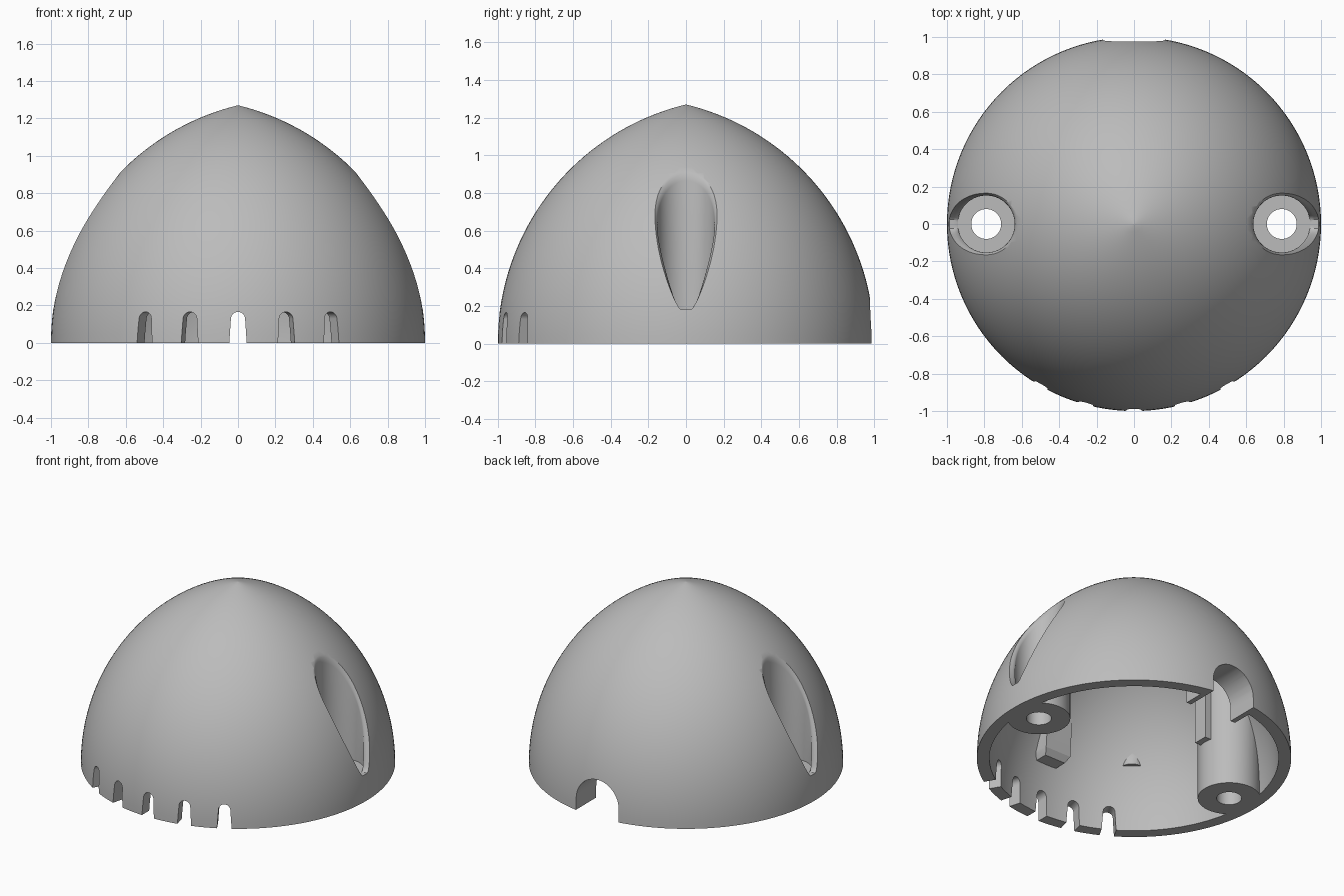
import bpy, bmesh, math
from mathutils import Matrix

if "Cube" in bpy.data.objects:
    bpy.data.objects.remove(bpy.data.objects["Cube"])

OFFSET = 0.306          # the ogive arc is centred this far past the axis
RADIUS = 1 + OFFSET
WALL = 0.08
BOSS_X, FLOOR = 0.79, 0.17

grey = bpy.data.materials.new("plain grey")
grey.use_nodes = True
grey.diffuse_color = (0.5, 0.5, 0.5, 1)
grey.node_tree.nodes["Principled BSDF"].inputs["Base Color"].default_value = (0.5, 0.5, 0.5, 1)


def stack(name, rings):
    """Closed solid skinned through rings of equal point count."""
    bm = bmesh.new()
    loops = [[bm.verts.new(p) for p in ring] for ring in rings]
    for a, b in zip(loops, loops[1:]):
        n = len(a)
        for i in range(n):
            j = (i + 1) % n
            bm.faces.new((a[i], a[j], b[j], b[i]))
    bm.faces.new(loops[0])
    bm.faces.new(loops[-1])
    bmesh.ops.remove_doubles(bm, verts=bm.verts, dist=1e-5)
    bmesh.ops.recalc_face_normals(bm, faces=bm.faces)
    mesh = bpy.data.meshes.new(name)
    bm.to_mesh(mesh)
    bm.free()
    obj = bpy.data.objects.new(name, mesh)
    bpy.context.collection.objects.link(obj)
    mesh.materials.append(grey)
    return obj


def circle(r, z, x=0, y=0, n=64):
    return [(x + r * math.cos(t), y + r * math.sin(t), z)
            for t in (math.tau * i / n for i in range(n))]


def ogive(name, radius, base):
    """Pointed dome; base is where its straight foot ends."""
    top = math.acos(OFFSET / radius)
    arc = [top * i / 40 for i in range(41)]
    rings = [circle(radius - OFFSET, base, n=128)] if base < 0 else []
    for t in arc:
        r = max(radius * math.cos(t) - OFFSET, 0.0005)
        rings.append(circle(r, radius * math.sin(t), n=128))
    return stack(name, rings)


def cylinder(name, r, z0, z1, x=0, y=0):
    return stack(name, [circle(r, z0, x, y), circle(r, z1, x, y)])


def arch(name, foot, half, height, y0, y1, angle=0):
    """Round-topped prism along y, turned about the z axis."""
    outline = [(foot, -0.05)]
    for i in range(25):
        t = math.pi * i / 24
        outline.append((half * math.cos(t), height - half + half * math.sin(t)))
    outline.append((-foot, -0.05))
    obj = stack(name, [[(x, y, z) for x, z in outline] for y in (y0, y1)])
    obj.data.transform(Matrix.Rotation(angle, 4, "Z"))
    return obj


def surface(x, y):
    return math.sqrt(max(RADIUS ** 2 - (math.hypot(x, y) + OFFSET) ** 2, 0))


def pocket(side):
    """Screw recess with a softly flared lip where it meets the dome."""
    n, r0 = 96, 0.152
    rings = [[] for _ in range(7)]
    for i in range(n):
        t = math.tau * i / n
        c, s = math.cos(t), math.sin(t)
        lip = 0.165 + 0.035 * max(c, 0) ** 2
        top = max(surface(BOSS_X + lip * c, lip * s), FLOOR + 0.01)
        low = max(top - 0.05, FLOOR + 0.004)
        levels = [(r0, FLOOR), (r0, low)]
        for k in (0.35, 0.7, 1):
            levels.append((r0 + (lip - r0) * k * k, low + (top - low) * k))
        levels += [(lip + 0.012, top + 0.012), (lip + 0.012, 1.4)]
        for ring, (r, z) in zip(rings, levels):
            ring.append((side * (BOSS_X + r * c), r * s, z))
    return stack("pocket_cutter", rings)


def cut(target, cutter):
    mod = target.modifiers.new("cut", "BOOLEAN")
    mod.operation, mod.solver, mod.object = "DIFFERENCE", "EXACT", cutter
    graph = bpy.context.evaluated_depsgraph_get()
    mesh = bpy.data.meshes.new_from_object(target.evaluated_get(graph))
    target.modifiers.clear()
    target.data = mesh
    bpy.data.objects.remove(cutter)


shell = ogive("dome_shell", RADIUS, 0)
cavity = ogive("cavity_cutter", RADIUS - WALL, -0.1)

# Solid features left standing inside the cavity
for side in (-1, 1):
    cut(cavity, cylinder("screw_boss", 0.2, -0.2, 1.3, side * BOSS_X))
    # short shelf bump on the front wall, tapering into the dome
    a, b = side * 0.56, -0.69
    cut(cavity, stack("wall_bump", [circle(0.075, 0.43, a, b, 32),
                                    circle(0.07, 0.56, a, b, 32),
                                    circle(0.03, 0.68, a, b, 32)]))
    # rib on the inner side of each boss
    x0, x1 = sorted((side * 0.55, side * 0.7))
    ribs = [[(x0, -0.05, z), (x1, -0.05, z), (x1, 0.05, z), (x0, 0.05, z)] for z in (0.34, 0.8)]
    cut(cavity, stack("boss_rib", ribs))
cut(cavity, stack("front_post", [
    [(-w, -1, z), (w, -1, z), (w, y, z), (-w, y, z)]
    for w, y, z in ((0.08, -0.78, 0.34), (0.1, -0.75, 0.38), (0.1, -0.72, 0.8))]))
cut(cavity, arch("cable_guide", 0.2, 0.2, 0.285, 0.76, 1.1))
guide_gap = cavity
cut(shell, guide_gap)

# Openings through the shell
for side in (-1, 1):
    cut(shell, pocket(side))
    cut(shell, cylinder("screw_hole", 0.08, -0.1, 0.3, side * BOSS_X))
for i in range(-2, 3):
    cut(shell, arch("vent_slot", 0.05, 0.038, 0.165, -1.1, -0.83, math.radians(15 * i)))
cut(shell, arch("cable_arch", 0.165, 0.165, 0.25, 0.7, 1.1))

# Smooth shading with crisp cut edges
bpy.ops.object.select_all(action="DESELECT")
shell.select_set(True)
bpy.context.view_layer.objects.active = shell
bpy.ops.object.shade_smooth_by_angle(angle=math.radians(32))
